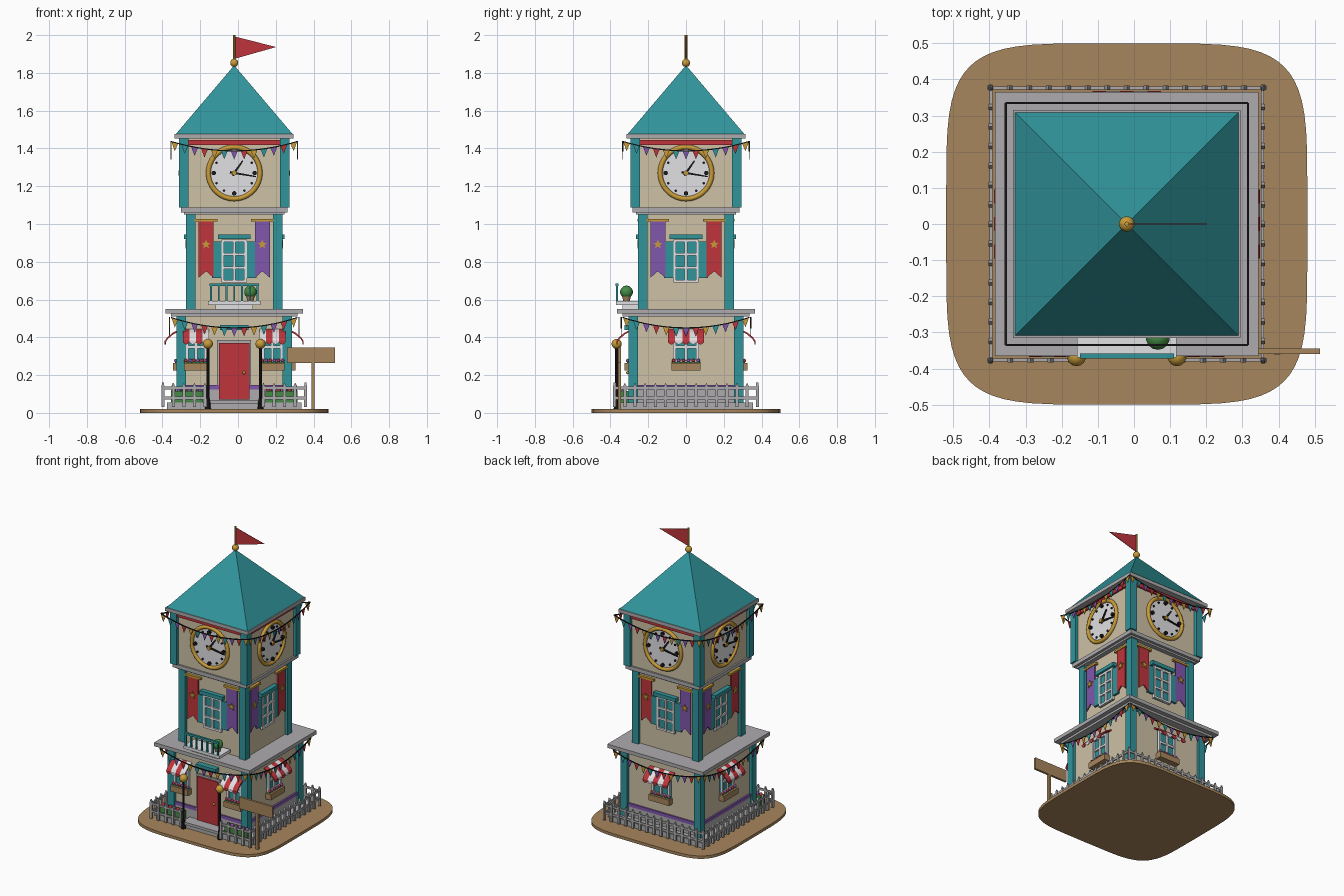
import bpy, bmesh, math
from mathutils import Matrix, Vector

if "Cube" in bpy.data.objects:
    bpy.data.objects.remove(bpy.data.objects["Cube"])

COL = {"tan": (.39, .24, .11), "cream": (.62, .54, .38), "teal": (.03, .30, .33), "white": (.75, .75, .77),
       "grey": (.42, .41, .42), "red": (.52, .035, .045), "purple": (.22, .095, .42), "gold": (.58, .33, .04),
       "black": (.012, .012, .014), "green": (.06, .26, .06)}
MAT = {}
for n, c in COL.items():
    MAT[n] = bpy.data.materials.new(n)
    MAT[n].diffuse_color = (*c, 1)
AXIS = Matrix.Translation((-.02, 0, 0))
PARTS = {}


# Everything is given in the frame of one tower side: u = right, d = outward, z = up; k = side number
def part(name, mat):
    return PARTS.setdefault((name, mat), bmesh.new())


def side(k):
    return AXIS @ Matrix.Rotation(k * math.pi / 2, 4, 'Z')


def prism(name, mat, k, loop, vec):
    bm, M = part(name, mat), side(k)
    a = [bm.verts.new(M @ Vector((u, -d, z))) for u, d, z in loop]
    b = [bm.verts.new(M @ Vector((u + vec[0], -d - vec[1], z + vec[2]))) for u, d, z in loop]
    bm.faces.new(a)
    bm.faces.new(b[::-1])
    for i in range(len(a)):
        j = (i + 1) % len(a)
        bm.faces.new((a[i], b[i], b[j], a[j]))


def box(name, mat, k, u0, u1, d0, d1, z0, z1):
    prism(name, mat, k, [(u0, d0, z0), (u1, d0, z0), (u1, d0, z1), (u0, d0, z1)], (0, d1 - d0, 0))


def slab(name, mat, h, z0, z1):
    box(name, mat, 0, -h, h, -h, h, z0, z1)


def plate(name, mat, k, pts, d, t):
    prism(name, mat, k, [(u, d, z) for u, z in pts], (0, t, 0))


def disc(name, mat, k, u, z, r, d, t, n=10):
    plate(name, mat, k, [(u + r * math.cos(2 * math.pi * i / n), z + r * math.sin(2 * math.pi * i / n))
                         for i in range(n)], d, t)


def rod(name, mat, u, d, r0, r1, z0, z1, n=10):
    bmesh.ops.create_cone(part(name, mat), cap_ends=True, segments=n, radius1=r0, radius2=r1, depth=z1 - z0,
                          matrix=AXIS @ Matrix.Translation((u, -d, (z0 + z1) / 2)))


def ball(name, mat, k, u, d, z, r, seg=14):
    res = bmesh.ops.create_uvsphere(part(name, mat), u_segments=seg, v_segments=max(4, seg // 2), radius=r,
                                    matrix=side(k) @ Matrix.Translation((u, -d, z)))
    for v in res["verts"]:
        for f in v.link_faces:
            f.smooth = True


def torus(name, mat, k, z, d, R, r, n=36, m=8):
    bm, M = part(name, mat), side(k)
    def pt(i, j):
        a, b = 2 * math.pi * i / n, 2 * math.pi * j / m
        q = R + r * math.cos(b)
        return M @ Vector((q * math.cos(a), -d - r * math.sin(b), z + q * math.sin(a)))
    g = [[bm.verts.new(pt(i, j)) for j in range(m)] for i in range(n)]
    for i in range(n):
        for j in range(m):
            f = bm.faces.new((g[i][j], g[(i+1) % n][j], g[(i+1) % n][(j+1) % m], g[i][(j+1) % m]))
            f.smooth = True


def window(name, k, u, d, w, z0, z1, rows):
    box(name + "_glass", "teal", k, u - w, u + w, d - .01, d + .006, z0, z1)
    t = .007
    for i in range(3):
        c = u + (i - 1) * (w - t)
        box(name + "_frame", "white", k, c - t, c + t, d, d + .018, z0, z1)
    for i in range(rows + 1):
        c = z0 + t + (z1 - z0 - 2 * t) * i / rows
        box(name + "_frame", "white", k, u - w, u + w, d, d + .016, c - t, c + t)


def awning(k, u, n, w, first):
    for i in range(n):
        a = u - n * w / 2 + i * w
        mat = "red" if (i + first) % 2 == 0 else "white"
        top = [(.28, .447), (.325, .425), (.355, .40), (.368, .38)]
        loop = [(a, d, z) for d, z in top] + [(a, d - .004, z - .008) for d, z in top[::-1]]
        prism("awning_" + mat, mat, k, loop, (w, 0, 0))
        arc = [(a + w / 2 + w / 2 * math.cos(t), .382 - .02 * math.sin(t))
               for t in [math.pi * j / 6 for j in range(7)]]
        plate("awning_" + mat, mat, k, arc, .362, .006)


def flower_box(k, u, w):
    box("flower_box", "tan", k, u - w, u + w, .28, .325, .225, .265)
    for i in range(6):
        c = u + w * (i - 2.5) / 3
        ball("box_leaves", "green", k, c, .302, .264, .012, 8)
        m = ("red", "purple")[i % 2]
        ball("box_flower_" + m, m, k, c, .308, .277, .010, 8)


def bunting(k, half, d, z, sag):
    f = lambda u: z - sag * (1 - (u / half) ** 2)
    us = [half * (i / 8 - 1) for i in range(17)]
    plate("bunting_string", "black", k, [(u, f(u) + .003) for u in us] + [(u, f(u) - .003) for u in us[::-1]],
          d - .003, .006)
    cols = ("gold", "teal", "purple", "red")
    for i in range(13):
        u = half * .94 * (i / 6 - 1)
        c = cols[i % 4]
        plate("bunting_flag_" + c, c, k, [(u - .018, f(u - .018)), (u + .018, f(u + .018)), (u, f(u) - .046)],
              d - .002, .004)


def banner(k, u, mat):
    w = .04
    plate("banner_" + mat, mat, k, [(u - w, 1.015), (u + w, 1.015), (u + w, .715), (u, .75), (u - w, .715)], .243, .008)
    box("banner_rod", "gold", k, u - .06, u + .06, .238, .256, 1.012, 1.026)
    star = [(u + (.026 if i % 2 == 0 else .011) * math.sin(i * math.pi / 5),
             .892 + (.026 if i % 2 == 0 else .011) * math.cos(i * math.pi / 5)) for i in range(10)]
    plate("banner_star", "gold", k, star, .25, .008)


# Rounded ground plate
sq = lambda v: math.copysign(abs(v) ** .4, v) * .5
prism("ground_plate", "tan", 0, [(sq(math.cos(2 * math.pi * i / 64)), sq(math.sin(2 * math.pi * i / 64)), 0)
                                 for i in range(64)], (0, 0, .02))
# Stacked storeys, ledges and roof
slab("plinth", "grey", .355, .02, .055)
slab("foundation", "grey", .292, .05, .13)
slab("base_trim", "purple", .296, .125, .147)
slab("ground_wall", "cream", .285, .14, .53)
slab("ground_ledge", "grey", .365, .525, .55)
slab("ground_ledge", "grey", .335, .51, .526)
slab("middle_wall", "cream", .235, .55, 1.06)
slab("middle_ledge", "grey", .283, 1.062, 1.088)
slab("middle_ledge", "grey", .265, 1.05, 1.063)
slab("clock_wall", "cream", .272, 1.085, 1.46)
slab("roof_ledge", "grey", .315, 1.452, 1.476)
bmesh.ops.create_cone(part("roof", "teal"), cap_ends=True, segments=4, radius1=.31 * math.sqrt(2), radius2=0,
                      depth=.365, matrix=AXIS @ Matrix.Translation((0, 0, 1.6575)) @ Matrix.Rotation(math.pi / 4, 4, 'Z'))
# Finial and pennant
ball("finial", "gold", 0, 0, 0, 1.853, .022)
rod("flag_pole", "gold", 0, 0, .007, .007, 1.85, 2.0, 8)
plate("pennant", "red", 0, [(.004, 1.992), (.222, 1.937), (.004, 1.875)], -.002, .004)

for k in range(4):
    # Corner posts
    for h, z0, z1 in ((.305, .055, .515), (.255, .55, 1.055), (.293, 1.088, 1.455)):
        box("corner_post", "teal", k, h - .05, h, h - .05, h, z0, z1)
    # Clock
    disc("clock_face", "white", k, 0, 1.27, .137, .265, .013, 36)
    torus("clock_ring", "gold", k, 1.27, .278, .137, .013)
    for i in range(12):
        a = i * math.pi / 6
        disc("clock_marker", "black", k, .108 * math.sin(a), 1.27 + .108 * math.cos(a),
             .012 if i % 3 == 0 else .007, .275, .018 if i % 3 == 0 else .01)
    for x, z, w in ((.045, .065, .007), (.115, -.019, .006)):
        v = Vector((x, z))
        p = Vector((-z, x)).normalized() * w
        q = [-.2 * v - p, v - p * .5, v + p * .5, -.2 * v + p]
        plate("clock_hand", "black", k, [(a.x, 1.27 + a.y) for a in q], .279, .008)
    disc("clock_hub", "gold", k, 0, 1.27, .013, .277, .018, 12)
    # Red valance and the two garlands
    box("valance", "red", k, -.243, .243, .268, .284, 1.418, 1.444)
    bunting(k, .335, .335, 1.437, .05)
    bunting(k, .335, .343, .505, .055)
    # Middle window with shutters and lintel, banners
    window("middle_window", k, 0, .237, .067, .69, .918, 3)
    for s in (-1, 1):
        box("shutter", "teal", k, s * .092 - .025, s * .092 + .025, .23, .25, .715, .908)
    box("middle_lintel", "teal", k, -.087, .087, .23, .265, .92, .945)
    banner(k, -.149, ("red", "purple")[k % 2])
    banner(k, .149, ("purple", "red")[k % 2])
    # Ground windows with awnings and flower boxes
    for u, w, n, first in (((-.202, .055, 4, 0), (.202, .055, 4, 1)) if k == 0 else ((0, .068, 5, 0),)):
        window("ground_window", k, u, .287, w, .268, .43, 2)
        awning(k, u, n, .0345 if k == 0 else .038, first)
        flower_box(k, u, w + .01)
    # Picket fence, open at the door
    spans = ((-.378, -.155), (.155, .378)) if k == 0 else ((-.378, .378),)
    for a, b in spans:
        n = round((b - a) / .054)
        for z in (.072, .125):
            box("fence_rail", "grey", k, a, b, .372, .380, z, z + .014)
        for i in range(n + 1):
            u = a + (b - a) * i / n
            plate("fence_picket", "grey", k, [(u - .008, .03), (u + .008, .03), (u + .008, .143),
                                              (u, .16), (u - .008, .143)], .371, .012)

# Door, lintel, doorstep
box("door_frame", "grey", 0, -.09, .09, .28, .296, .06, .385)
box("door", "red", 0, -.08, .08, .28, .304, .07, .37)
ball("door_knob", "gold", 0, .052, .308, .213, .009, 10)
box("door_lintel", "teal", 0, -.075, .075, .28, .325, .438, .465)
box("doorstep", "grey", 0, -.145, .145, .28, .372, .05, .068)
for s in (-1, 1):
    # Lamp posts
    rod("lamp_base", "black", s * .139, .367, .016, .012, .02, .075)
    rod("lamp_post", "black", s * .139, .367, .008, .008, .05, .35)
    ball("lamp_globe", "gold", 0, s * .139, .367, .365, .027)
    # Front planting beds
    a, b = sorted((s * .165, s * .335))
    box("hedge", "green", 0, a, b, .305, .352, .05, .115)
    for i in range(6):
        m = ("red", "purple")[i % 2]
        ball("bed_flower_" + m, m, 0, a + (b - a) * (i + .5) / 6, .33, .12, .013, 8)

# Balcony with railing and potted shrub
box("balcony_floor", "white", 0, -.138, .138, .25, .37, .572, .592)
box("balcony_bracket", "white", 0, -.10, .10, .25, .335, .55, .573)
box("railing", "teal", 0, -.13, .13, .358, .372, .672, .686)
for i in range(7):
    u = -.123 + .041 * i
    box("railing", "teal", 0, u - .005, u + .005, .36, .37, .59, .675)
rod("shrub_pot", "tan", .086, .315, .017, .023, .592, .615)
ball("shrub", "green", 0, .086, .315, .64, .034)

# Signboard
box("sign_post", "tan", 0, .408, .426, .345, .361, .015, .27)
box("sign_board", "tan", 0, .28, .534, .345, .36, .265, .345)

# Turn every collected part into an object
for (name, mat), bm in PARTS.items():
    bmesh.ops.recalc_face_normals(bm, faces=bm.faces)
    me = bpy.data.meshes.new(name)
    bm.to_mesh(me)
    bm.free()
    me.materials.append(MAT[mat])
    bpy.context.collection.objects.link(bpy.data.objects.new(name, me))

for m in bpy.data.materials:
    if m.users and not m.is_grease_pencil:
        m.use_nodes = True
        m.node_tree.nodes["Principled BSDF"].inputs["Base Color"].default_value = m.diffuse_color
